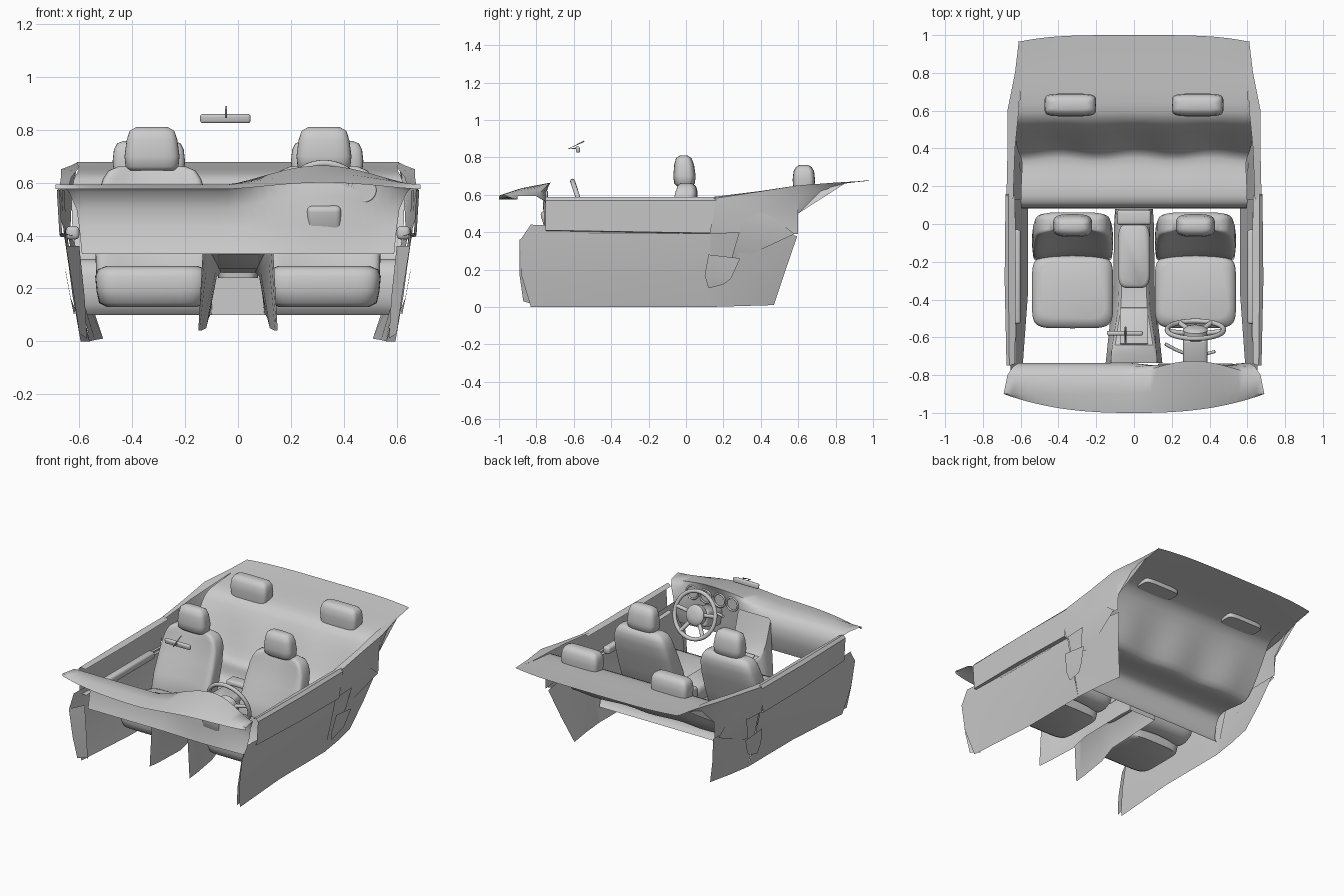
import bpy, bmesh, math
from mathutils import Vector, Matrix

def finish(name, bm, sub=0, angle=40):
    bmesh.ops.recalc_face_normals(bm, faces=bm.faces[:])
    me = bpy.data.meshes.new(name)
    bm.to_mesh(me)
    bm.free()
    ob = bpy.data.objects.new(name, me)
    bpy.context.collection.objects.link(ob)
    if sub:
        m = ob.modifiers.new("smooth", 'SUBSURF')
        m.levels = m.render_levels = sub
        m.boundary_smooth = 'PRESERVE_CORNERS'
    bpy.ops.object.select_all(action='DESELECT')
    ob.select_set(True)
    bpy.context.view_layer.objects.active = ob
    bpy.ops.object.shade_smooth_by_angle(angle=math.radians(angle))
    return ob

def loft(name, rows, closed=False, caps=False, sub=0, angle=40):
    """Skin between equal-length rows of points."""
    bm = bmesh.new()
    vs = [[bm.verts.new(p) for p in r] for r in rows]
    n = len(rows[0])
    for a, b in zip(vs, vs[1:]):
        for i in range(n if closed else n - 1):
            j = (i + 1) % n
            bm.faces.new((a[i], a[j], b[j], b[i]))
    if caps:
        bm.faces.new(vs[0])
        bm.faces.new(vs[-1])
    return finish(name, bm, sub, angle)

def padded(name, x0, sections, n=40, power=4.5, dish=0.0):
    """Stacked rounded-rectangle sections (y, z, half width, half depth), hollowed in front."""
    rows = []
    for y, z, w, d in sections:
        ring = []
        for i in range(n):
            t = 2 * math.pi * i / n
            c, s = math.cos(t), math.sin(t)
            u = math.copysign(abs(c) ** (2 / power), c)
            v = math.copysign(abs(s) ** (2 / power), s)
            yy = y + d * v + (dish * (1 - u * u) if v < 0 else 0) * min(1, d / 0.06)
            ring.append((x0 + w * u, yy, z))
        rows.append(ring)
    return loft(name, rows, closed=True, caps=True, angle=60)

def box(name, c, size, bevel=0.01, rot=0.0):
    bm = bmesh.new()
    bmesh.ops.create_cube(bm, size=1)
    for v in bm.verts:
        v.co = Vector((v.co.x * size[0], v.co.y * size[1], v.co.z * size[2]))
    bmesh.ops.bevel(bm, geom=bm.edges[:], offset=bevel, segments=3, affect='EDGES', profile=0.5)
    bmesh.ops.transform(bm, matrix=Matrix.Translation(c) @ Matrix.Rotation(rot, 4, 'X'), verts=bm.verts[:])
    return finish(name, bm)

def tube(name, pts, r, cyclic=False):
    cu = bpy.data.curves.new(name, 'CURVE')
    cu.dimensions = '3D'
    cu.bevel_depth = r
    cu.bevel_resolution = 3
    cu.use_fill_caps = True
    sp = cu.splines.new('POLY')
    sp.points.add(len(pts) - 1)
    for p, q in zip(sp.points, pts):
        p.co = (*q, 1)
    sp.use_cyclic_u = cyclic
    ob = bpy.data.objects.new(name, cu)
    bpy.context.collection.objects.link(ob)
    return ob

# front seats and both rows of headrests
for s, side in ((-1, "left"), (1, "right")):
    x = 0.325 * s
    padded(side + "_seat_cushion", x, [
        (-0.34, 0.13, 0.17, 0.17), (-0.355, 0.145, 0.20, 0.18), (-0.36, 0.19, 0.21, 0.19),
        (-0.36, 0.245, 0.215, 0.192), (-0.36, 0.272, 0.205, 0.182), (-0.35, 0.284, 0.175, 0.15)], power=6)
    padded(side + "_seat_back", x, [
        (-0.14, 0.18, 0.19, 0.06), (-0.135, 0.22, 0.21, 0.085), (-0.09, 0.36, 0.215, 0.085),
        (-0.045, 0.48, 0.21, 0.08), (-0.015, 0.57, 0.20, 0.075), (-0.008, 0.615, 0.185, 0.07),
        (-0.006, 0.645, 0.165, 0.06), (-0.005, 0.66, 0.13, 0.04)], dish=0.045)
    padded(side + "_seat_headrest", x, [
        (-0.008, 0.645, 0.085, 0.04), (-0.008, 0.66, 0.10, 0.055), (-0.008, 0.70, 0.104, 0.06),
        (-0.01, 0.76, 0.096, 0.053), (-0.012, 0.795, 0.085, 0.042), (-0.012, 0.81, 0.06, 0.02)], power=3.5)
    padded(side + "_rear_headrest", 0.337 * s, [
        (0.63, 0.62, 0.13, 0.055), (0.63, 0.68, 0.137, 0.06), (0.63, 0.725, 0.132, 0.055),
        (0.63, 0.748, 0.12, 0.042), (0.63, 0.758, 0.095, 0.025)], power=5)

# rear bench, backrest and parcel shelf as one sheet
prof = [(0.12, .10, .57), (0.085, .13, .58), (0.078, .22, .595), (0.09, .29, .60), (0.14, .32, .60),
        (0.26, .30, .595), (0.35, .285, .59), (0.385, .31, .61), (0.45, .44, .63), (0.53, .60, .63),
        (0.58, .635, .61), (0.70, .65, .60), (0.86, .662, .605), (1.0, .677, .61)]
us = [i / 8 - 1 for i in range(17)]
loft("rear_bench", [[(w * u, y - (0.035 * u ** 4 if y > 0.9 else 0)
                      + (0.012 * math.cos(u * 9.4) if 0.3 < y < 0.5 else 0), z)
                     for u in us] for y, z, w in prof], sub=1, angle=60)

# dashboard, swelling into a hood on the driver's side
flat = [(None, .575), (-0.90, .592), (-0.80, .592), (-0.755, .565), (-0.735, .50), (-0.735, .43), (-0.77, .33)]
hood = [(None, .60), (-0.88, .635), (-0.725, .665), (-0.74, .635), (-0.765, .56), (-0.76, .44), (-0.78, .33)]
wide = [.69, .69, .67, .64, .61, .60, .59]
rows = []
for k in range(33):
    u = k / 16 - 1
    b = max(0.0, math.cos((u * 0.66 - 0.31) / 0.36 * math.pi / 2)) ** 1.5 if abs(u * .66 - .31) < .36 else 0
    row = []
    for (y0, z0), (y1, z1), w in zip(flat, hood, wide):
        if y0 is None:
            y0 = y1 = -1 + 0.1 * abs(u) ** 2.5
        row.append((w * u, y0 + (y1 - y0) * b, z0 + (z1 - z0) * b))
    rows.append(row)
loft("dashboard", rows, angle=50)

# instrument rings
for x in (.175, .27, .375, .475):
    ring = [(x + .043 * math.cos(a * math.pi / 12), -0.745, .573 + .043 * math.sin(a * math.pi / 12)) for a in range(24)]
    tube("gauge_ring", ring, 0.006, True)
    loft("gauge_face", [[(x, -0.75, .573)] * 24, [(p[0], -0.75, p[2]) for p in ring]], closed=True)

# centre stack and tunnel console
def arch(y, wt, zt, wb, zb):
    return [(-wb, y, zb), (-wt, y, zt - .015), (-wt + .015, y, zt), (wt - .015, y, zt), (wt, y, zt - .015), (wb, y, zb)]
loft("centre_console", [
    arch(-0.80, .125, .33, .155, .04), arch(-0.735, .122, .56, .15, .04), arch(-0.69, .12, .42, .145, .04),
    arch(-0.64, .115, .33, .14, .04), arch(-0.45, .085, .275, .12, .05), arch(-0.34, .08, .26, .11, .09),
    arch(0.0, .085, .26, .105, .10), arch(0.08, .095, .25, .10, .10)][1:])
loft("console_rear_panel", [[(-.10, .08, .10), (.10, .08, .10)], [(-.095, .08, .24), (.095, .08, .24)]])
padded("centre_armrest", 0, [(-0.17, .24, .075, .16), (-0.17, .30, .085, .17), (-0.17, .335, .085, .17),
                             (-0.17, .35, .07, .155)], power=5)
box("console_tray", (0, -0.54, .305), (.15, .2, .012), .004, -0.28)
box("console_rear_box", (0, 0.035, .31), (.18, .08, .12), .015)

# steering wheel in its own tilted plane
hub = Vector((.325, -0.56, .53))
up = Vector((0, -0.31, 0.95)).normalized()
axis = Vector((0, 0.95, 0.31)).normalized()
rt = Vector((1, 0, 0))
def on_wheel(a, r, d=0):
    return hub + rt * (r * math.cos(a)) + up * (r * math.sin(a)) + axis * d
tube("steering_rim", [on_wheel(i * math.pi / 24, .15) for i in range(48)], .013, True)
for a in (10, 170, 235, 305):
    t = math.radians(a)
    tube("steering_spoke", [on_wheel(t, .03, -.02), on_wheel(t, .15)], .013)
loft("steering_hub", [[on_wheel(i * math.pi / 12, r, d) for i in range(24)]
                      for r, d in ((.05, -.05), (.065, -.035), (.065, 0), (.05, .012), (.02, .016))],
     closed=True, caps=True)
box("steering_column", (.325, -0.68, .48), (.13, .18, .11), .02, 0.3)
tube("indicator_stalk", [(.28, -0.69, .51), (.22, -0.665, .525), (.165, -0.635, .535)], .009)
tube("wiper_stalk", [(.37, -0.69, .51), (.43, -0.675, .52)], .008)

# doors and rear side trim
for s, side in ((-1, "left"), (1, "right")):
    def panel(name, rows, **k):
        return loft(side + "_" + name, [[(s * x, y, z) for x, y, z in r] for r in rows], **k)
    def rail(x0, x1, x2, ya, yb, z, z2=None):
        z2 = z if z2 is None else z2
        return [(x0, ya, z), (x1, (ya + yb) / 2, (z + z2) / 2), (x2, yb, z2)]
    panel("door_upper", [
        rail(.63, .625, .63, -0.74, .15, .575), rail(.66, .665, .665, -0.75, .16, .588),
        rail(.675, .685, .68, -0.75, .16, .57), rail(.665, .675, .67, -0.75, .13, .41, .395),
        rail(.625, .62, .63, -0.74, .12, .40, .39)])
    panel("door_lower", [
        rail(.655, .65, .645, -0.83, .13, .44, .40), rail(.65, .64, .64, -0.885, .13, .36),
        rail(.625, .605, .60, -0.88, .13, .17), rail(.595, .56, .56, -0.83, .13, 0)])
    panel("kick_panel", [[(.65, -0.89, .36), (.60, -0.79, .36)], [(.62, -0.89, .17), (.58, -0.80, .17)],
                         [(.60, -0.87, .03), (.57, -0.80, .01)]])
    box(side + "_door_armrest", (.625 * s, -0.28, .41), (.05, .5, .05), .015)
    # quarter trim above and below the belt, running back to the shelf
    panel("quarter_upper", [
        [(.64, .12, .585), (.63, .40, .62), (.61, .60, .645), (.60, .80, .66), (.61, .97, .675)],
        [(.675, .15, .58), (.67, .38, .615), (.67, .60, .65), (.63, .80, .665), (.61, .97, .675)],
        [(.675, .13, .48), (.66, .38, .50), (.645, .60, .58), (.62, .72, .62), (.61, .85, .66)],
        [(.65, .12, .39), (.65, .36, .40), (.635, .60, .39), (.63, .60, .50), (.62, .77, .64)]])
    panel("quarter_lower", [
        rail(.645, .64, .62, .13, .595, .41, .38), rail(.60, .59, .57, .13, .53, .2, .19),
        rail(.56, .54, .51, .13, .47, 0.0, .01)])
    panel("belt_pocket", [[(.655, .12, .28), (.65, .29, .26)], [(.635, .10, .17), (.63, .24, .15)],
                          [(.62, .12, .10), (.615, .2, .12)]])
    panel("pillar_trim", [[(.665, .28, .57), (.655, .35, .57)], [(.66, .29, .42), (.65, .58, .39)],
                          [(.635, .24, .25), (.60, .28, .25)]])

# rear-view mirror
box("mirror", (-0.048, -0.578, .842), (.19, .022, .034), .009, 0.15)
tube("mirror_stalk", [(-0.045, -0.575, .85), (-0.045, -0.63, .845), (-0.045, -0.545, .886)], .004)
